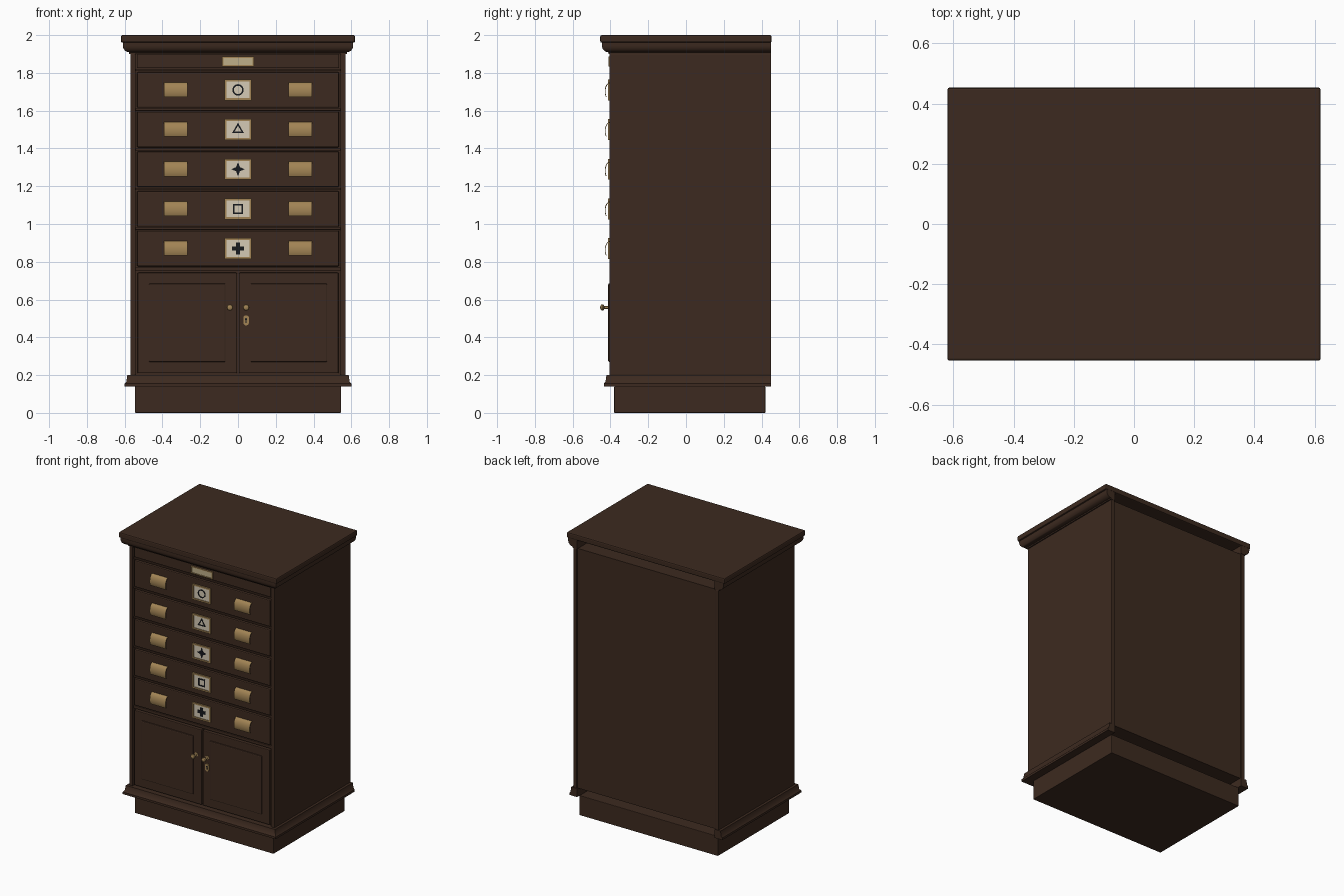
import bpy, bmesh
from math import sin, cos, pi

if "Cube" in bpy.data.objects:
    bpy.data.objects.remove(bpy.data.objects["Cube"], do_unlink=True)


def material(name, rgb):
    m = bpy.data.materials.new(name)
    m.use_nodes = True
    m.diffuse_color = (*rgb, 1)
    m.node_tree.nodes["Principled BSDF"].inputs["Base Color"].default_value = (*rgb, 1)
    return m


WOOD = material("dark_wood", (0.046, 0.023, 0.014))
BRASS = material("brass", (0.36, 0.23, 0.09))
CARD = material("card", (0.66, 0.59, 0.46))
AGED = material("aged_card", (0.52, 0.43, 0.25))
INK = material("ink", (0.008, 0.009, 0.012))


def finish(name, bm, mat, bevel=0, smooth=False):
    bmesh.ops.recalc_face_normals(bm, faces=bm.faces)
    me = bpy.data.meshes.new(name)
    bm.to_mesh(me)
    bm.free()
    me.materials.append(mat)
    ob = bpy.data.objects.new(name, me)
    bpy.context.collection.objects.link(ob)
    if bevel:
        b = ob.modifiers.new("edge", "BEVEL")
        b.width, b.segments = bevel, 2
    if smooth:
        bpy.ops.object.select_all(action="DESELECT")
        ob.select_set(True)
        bpy.context.view_layer.objects.active = ob
        bpy.ops.object.shade_smooth_by_angle(angle=0.6)
    return ob


def box(name, x, y, z, mat=WOOD, bevel=0.003):
    bm = bmesh.new()
    bmesh.ops.create_cube(bm, size=1)
    for v in bm.verts:
        v.co = [lo + (c + 0.5) * (hi - lo) for c, (lo, hi) in zip(v.co, (x, y, z))]
    return finish(name, bm, mat, bevel)


def bridge(bm, loops, closed):
    """Skin consecutive point loops; closed joins the last loop to the first."""
    rings = [[bm.verts.new(p) for p in loop] for loop in loops]
    n = len(rings[0])
    for a, b in zip(rings, rings[1:] + (rings[:1] if closed else [])):
        for i in range(n):
            bm.faces.new((a[i], a[(i + 1) % n], b[(i + 1) % n], b[i]))
    if not closed:
        bm.faces.new(rings[0])
        bm.faces.new(rings[-1])


def plate(name, outline, y0, y1, mat, centre=(0, 0), hole=None):
    """Flat plate facing the front, with an optional matching hole outline."""
    def at(pts, y):
        return [(centre[0] + px, y, centre[1] + pz) for px, pz in pts]
    bm = bmesh.new()
    if hole:
        bridge(bm, [at(outline, y0), at(outline, y1), at(hole, y1), at(hole, y0)], True)
    else:
        bridge(bm, [at(outline, y0), at(outline, y1)], False)
    return finish(name, bm, mat)


def polygon(n, r, turn=0.0):
    return [(r * cos(turn + 2 * pi * i / n), r * sin(turn + 2 * pi * i / n)) for i in range(n)]


def rect(w, h):
    return [(-w, -h), (w, -h), (w, h), (-w, h)]


def lathe(name, profile, x, z, mat, n=20):
    """Turned part whose axis runs front to back; profile is (radius, y)."""
    bm = bmesh.new()
    bridge(bm, [[(x + px, y, z + pz) for px, pz in polygon(n, r)] for r, y in profile], False)
    return finish(name, bm, mat, smooth=True)


# Cabinet extents
SIDE, FRONT, BACK = 0.57, -0.405, 0.45


def moulding(name, profile):
    """Sweep an (overhang, z) profile round three sides with mitred corners."""
    bm = bmesh.new()
    corners = [(-1, BACK), (-1, None), (1, None), (1, BACK)]
    bridge(bm, [[(s * (SIDE + d), FRONT - d if y is None else y, z) for d, z in profile]
                for s, y in corners], False)
    return finish(name, bm, WOOD, smooth=True)


# Carcass
box("plinth", (-0.545, 0.545), (-0.38, 0.42), (0, 0.14))
box("carcass_core", (-0.545, 0.545), (-0.38, 0.44), (0.2, 1.9), bevel=0)
box("top_slab", (-0.62, 0.62), (-0.454, 0.453), (1.96, 2), bevel=0.008)
for s, label in ((-1, "right"), (1, "left")):
    box(label + "_side_panel", sorted((s * 0.543, s * SIDE)), (FRONT, BACK), (0.2, 1.9))
moulding("base_moulding", [(-0.03, 0.14), (0.03, 0.14), (0.03, 0.155), (0.021, 0.165),
                           (0.016, 0.2), (-0.03, 0.2)])
cove = [(0.006 + 0.034 * sin(a * pi / 12), 1.945 - 0.036 * cos(a * pi / 12)) for a in range(7)]
moulding("crown_moulding", [(-0.03, 1.9), (0.006, 1.9)] + cove + [(0.04, 1.962), (-0.03, 1.962)])

# Name strip above the drawers
box("name_rail", (-0.535, 0.535), (-0.4, -0.37), (1.826, 1.897))
plate("name_frame", rect(0.085, 0.026), -0.409, -0.395, BRASS, (0, 1.86), rect(0.078, 0.019))
plate("name_card", rect(0.079, 0.02), -0.405, -0.395, AGED, (0, 1.86))


# Cup pull: an open, thin curved hood
def cup_pull(name, x, z):
    angles = [pi * (0.5 - i / 14) for i in range(11)]
    def arc(k):
        return [(FRONT + 0.003 - (0.028 - k) * cos(a), z - 0.008 + (0.048 - k) * sin(a))
                for a in angles]
    section = arc(0) + arc(0.004)[::-1]
    bm = bmesh.new()
    bridge(bm, [[(x + dx, y, h) for y, h in section] for dx in (-0.062, 0.062)], False)
    finish(name, bm, BRASS, smooth=True)


# Drawers, each with two pulls and a framed symbol card
arm, half = 0.031, 0.011
quarter = [(arm, -half), (arm, half), (half, half)]
plus = [p for k in range(4) for p in
        [(px * cos(k * pi / 2) - pz * sin(k * pi / 2), px * sin(k * pi / 2) + pz * cos(k * pi / 2))
         for px, pz in quarter]]
star = [(r * cos(i * pi / 8), r * sin(i * pi / 8))
        for i in range(16) for r in [(0.036, 0.02, 0.0145, 0.02)[i % 4]]]
symbols = [
    ("circle", polygon(32, 0.03), polygon(32, 0.022)),
    ("triangle", polygon(3, 0.036, pi / 2), polygon(3, 0.021, pi / 2)),
    ("star", star, None),
    ("square", rect(0.027, 0.027), rect(0.018, 0.018)),
    ("plus", plus, None),
]
for i, (shape, outline, hole) in enumerate(symbols):
    z = 1.71 - 0.21 * i
    tag = "drawer_%d" % (i + 1)
    box(tag + "_front", (-0.535, 0.535), (-0.403, -0.37), (z - 0.094, z + 0.094), bevel=0.006)
    box(tag + "_rail", (-0.543, 0.543), (-0.395, -0.37), (z + 0.099, z + 0.111), bevel=0.002)
    plate(tag + "_card_frame", rect(0.071, 0.055), -0.412, -0.4, BRASS, (0, z), rect(0.06, 0.044))
    plate(tag + "_card", rect(0.062, 0.046), -0.407, -0.4, CARD, (0, z))
    plate("%s_%s_symbol" % (tag, shape), outline, -0.409, -0.405, INK, (0, z), hole)
    for s, label in ((-1, "right"), (1, "left")):
        cup_pull("%s_%s_pull" % (tag, label), s * 0.33, z)

# Cupboard doors
box("door_rail", (-0.543, 0.543), (-0.397, -0.37), (0.75, 0.77))
for s, label in ((-1, "right"), (1, "left")):
    box(label + "_door", sorted((s * 0.005, s * 0.532)), (-0.404, -0.37), (0.21, 0.742), bevel=0.005)
    box(label + "_door_panel", sorted((s * 0.065, s * 0.472)), (-0.412, -0.39), (0.27, 0.685),
        bevel=0.006)
    lathe(label + "_knob", [(0.014, -0.4), (0.014, -0.408), (0.007, -0.411), (0.007, -0.432),
                            (0.014, -0.436), (0.017, -0.443), (0.014, -0.45), (0.006, -0.454)],
          s * 0.043, 0.558, BRASS)

# Keyhole plate on the left door
stadium = [(0.015 * cos(a * pi / 8), 0.015 * sin(a * pi / 8) + (0.012 if a < 9 else -0.012))
           for a in range(17)]
plate("keyhole_plate", stadium, -0.41, -0.4, BRASS, (0.043, 0.49))
plate("keyhole_round", polygon(12, 0.006), -0.411, -0.409, INK, (0.043, 0.496))
plate("keyhole_slot", rect(0.003, 0.01), -0.4115, -0.409, INK, (0.043, 0.487))
